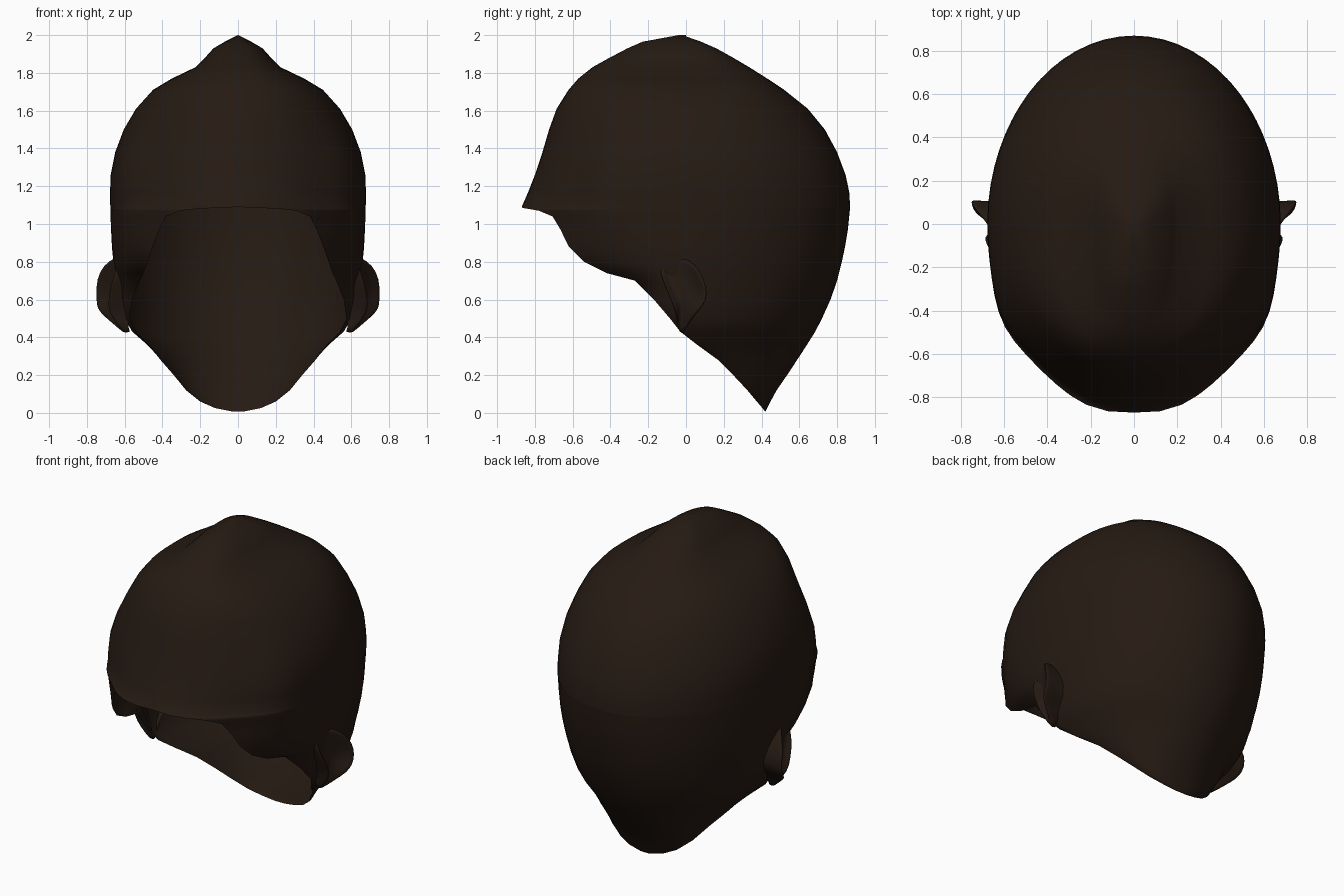
import bpy, bmesh, math

if "Cube" in bpy.data.objects:
    bpy.data.objects.remove(bpy.data.objects["Cube"])

mat = bpy.data.materials.new("dark_brown")
mat.diffuse_color = (0.019, 0.0105, 0.0065, 1)
mat.use_nodes = True
mat.node_tree.nodes["Principled BSDF"].inputs["Base Color"].default_value = mat.diffuse_color

# Upper skull slices: height, front reach, back reach, half width
UPPER = [(2.0, .04, -.02, .0), (1.965, .23, .08, .07), (1.93, .31, .16, .13),
         (1.88, .405, .25, .175), (1.83, .495, .335, .225), (1.77, .57, .43, .35),
         (1.71, .622, .52, .45), (1.61, .685, .645, .54), (1.5, .725, .735, .605),
         (1.38, .76, .80, .65), (1.26, .80, .845, .674), (1.17, .835, .864, .677),
         (1.09, .87, .869, .676)]
# Lower slices: height, back reach, half width, and the open rim point x, y
LOWER = [(1.085, .869, .676, .12, -.866), (1.08, .868, .676, .22, -.84),
         (1.07, .867, .676, .31, -.79),
         (1.04, .864, .675, .38, -.72), (.97, .857, .672, .415, -.67),
         (.88, .842, .668, .45, -.62), (.80, .825, .66, .48, -.54),
         (.74, .81, .65, .50, -.42), (.70, .80, .642, .52, -.27),
         (.60, .765, .625, .56, -.17), (.50, .72, .60, .575, -.085),
         (.43, .684, .56, .54, -.03), (.36, .64, .48, .47, .06),
         (.28, .588, .41, .41, .17), (.20, .535, .34, .34, .25),
         (.12, .48, .275, .275, .325), (.06, .447, .20, .20, .375),
         (.025, .43, .12, .12, .405), (.007, .42, .03, .03, .419)]
COLS = 30


def slice_points(z, front, back, width, centre, start):
    """Half outline from the front (or the rim) round to the back."""
    # Slices get squarer towards the crown; temples bulge slightly
    power = 1 - .25 * min(1, max(0, (z - 1.55) / .2))
    bulge = .045 * min(1, max(0, (z - .8) / .25)) * min(1, max(0, (1.6 - z) / .3))
    pts = []
    for i in range(COLS + 1):
        a = start + (math.pi - start) * i / COLS
        s, c = max(0, math.sin(a)), math.cos(a)
        # The brow flare fades out towards the sides
        flare = .07 * s * s * math.exp(-((z - 1.07) / .11) ** 2)
        reach = front * (1 - flare) if c > 0 else back - centre
        k = 1 + bulge * math.exp(-((a - 1.03) / .24) ** 2)
        x = width * s ** power * k
        y = centre - reach * k * math.copysign(abs(c) ** power, c)
        pts.append((0 if s < 1e-6 else x, y, z))
    return pts


def make_object(name, bm):
    bmesh.ops.remove_doubles(bm, verts=bm.verts, dist=0.0005)
    bmesh.ops.recalc_face_normals(bm, faces=bm.faces)
    mesh = bpy.data.meshes.new(name)
    bm.to_mesh(mesh)
    bm.free()
    mesh.materials.append(mat)
    for p in mesh.polygons:
        p.use_smooth = True
    ob = bpy.data.objects.new(name, mesh)
    bpy.context.collection.objects.link(ob)
    ob.modifiers.new("mirror", 'MIRROR').merge_threshold = 0.001
    return ob


def bridge(bm, a, b, closed=False):
    n = len(a)
    for i in range(n if closed else n - 1):
        j = (i + 1) % n
        bm.faces.new((a[i], b[i], b[j], a[j]))


# Scalp: open shell lofted through the slices, then mirrored
bm = bmesh.new()
rings = [slice_points(z, f, b, w, 0, 0) for z, f, b, w in UPPER]
for z, b, w, xr, yr in LOWER:
    centre = max(0, yr)
    start = math.asin(min(1, xr / w))
    front = (centre - yr) / max(.05, math.cos(start))
    rings.append(slice_points(z, front, b, w, centre, start))
rows = [[bm.verts.new(p) for p in ring] for ring in rings]
for a, b in zip(rows, rows[1:]):
    bridge(bm, a, b)
scalp = make_object("scalp", bm)
# Make sure the open shell faces outwards
if sum(p.normal.x * p.area for p in scalp.data.polygons) < 0:
    scalp.data.flip_normals()

# Ears: side outline (y, z), flared outwards towards the back, with a hollow bowl
EAR = [(-.145, .79), (-.09, .825), (-.02, .825), (.05, .79), (.095, .71), (.115, .63),
       (.095, .57), (.055, .53), (.02, .48), (-.02, .41), (-.045, .44),
       (-.05, .52), (-.08, .60), (-.125, .70)]
CY, CZ = -.015, .66


def ear_loop(bm, scale, depth, flat=None):
    loop = []
    for y, z in EAR:
        y, z = CY + (y - CY) * scale, CZ + (z - CZ) * scale
        x = .69 + .42 * (y + .06) - .9 * max(0, .54 - z) - .8 * max(0, z - .75)
        loop.append(bm.verts.new((flat if flat else min(x, .745) + depth, y, z)))
    return loop


bm = bmesh.new()
loops = [ear_loop(bm, .96, 0, .58), ear_loop(bm, .98, -.04), ear_loop(bm, 1.02, -.005),
         ear_loop(bm, .96, .01), ear_loop(bm, .82, -.012), ear_loop(bm, .6, -.04),
         ear_loop(bm, .3, -.05)]
for a, b in zip(loops, loops[1:]):
    bridge(bm, a, b, True)
bm.faces.new(loops[-1])
ears = make_object("ears", bm)
ears.modifiers.new("smooth", 'SUBSURF').levels = 1
